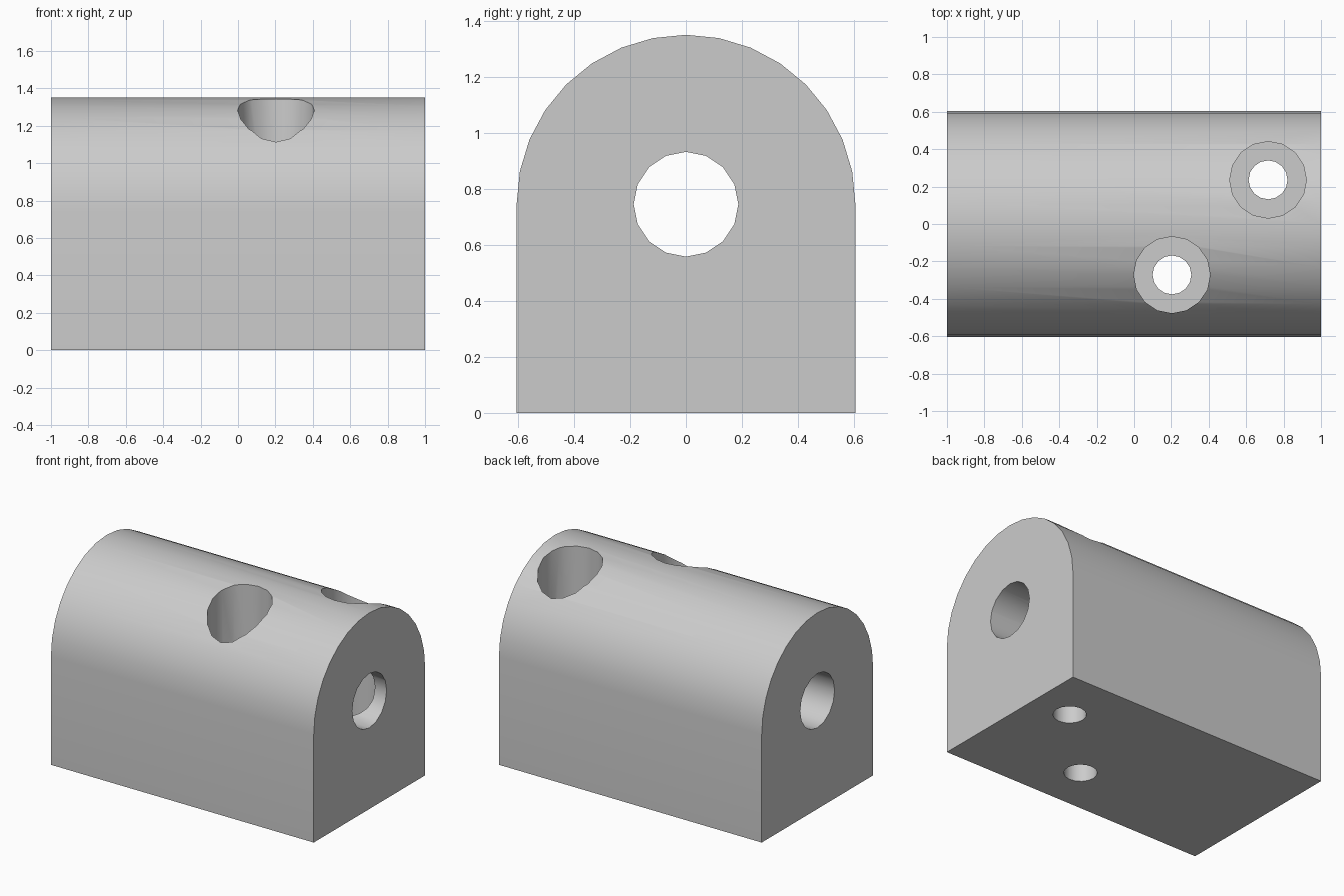
import bpy
import bmesh
import math
from mathutils import Matrix, Vector

cube = bpy.data.objects.get("Cube")
if cube:
    bpy.data.objects.remove(cube, do_unlink=True)

RADIUS = 0.605      # arch radius, also half the block width
AXIS_Z = 0.745      # height of the arch centre and the cross bore
FLOOR_Z = 0.26      # ledge under the wide screw wells

grey = bpy.data.materials.new("plain_grey")
grey.use_nodes = True
colour = (0.6, 0.6, 0.6, 1)
grey.diffuse_color = colour
grey.node_tree.nodes["Principled BSDF"].inputs["Base Color"].default_value = colour


def make_object(name, bm):
    bmesh.ops.recalc_face_normals(bm, faces=bm.faces)
    mesh = bpy.data.meshes.new(name)
    bm.to_mesh(mesh)
    bm.free()
    mesh.materials.append(grey)
    obj = bpy.data.objects.new(name, mesh)
    bpy.context.collection.objects.link(obj)
    return obj


def cylinder(name, radius, depth, centre, along_x=False):
    """Sixteen-sided cutter, upright or lying along x."""
    bm = bmesh.new()
    turn = Matrix.Rotation(math.pi / 2, 4, 'Y') if along_x else Matrix()
    bmesh.ops.create_cone(bm, cap_ends=True, segments=16, radius1=radius,
                          radius2=radius, depth=depth,
                          matrix=Matrix.Translation(centre) @ turn)
    return make_object(name, bm)


# Arched block: profile extruded along x
bm = bmesh.new()
profile = [(-RADIUS, 0), (RADIUS, 0)]
for i in range(17):
    a = math.pi * i / 16
    profile.append((RADIUS * math.cos(a), AXIS_Z + RADIUS * math.sin(a)))
end = bm.faces.new([bm.verts.new((-1, y, z)) for y, z in profile])
side = bmesh.ops.extrude_face_region(bm, geom=[end])
moved = [v for v in side["geom"] if isinstance(v, bmesh.types.BMVert)]
bmesh.ops.translate(bm, verts=moved, vec=Vector((2, 0, 0)))
block = make_object("arched_block", bm)

# Cross bore, then two stepped screw holes
cutters = [cylinder("cross_bore_cutter", 0.187, 3, (0, 0, AXIS_Z), True)]
for side_name, x, y in (("front", 0.203, -0.272), ("back", 0.717, 0.236)):
    cutters.append(cylinder(side_name + "_well_cutter", 0.205, 2,
                            (x, y, FLOOR_Z + 1)))
    cutters.append(cylinder(side_name + "_screw_cutter", 0.104, 3, (x, y, 0.5)))

bpy.ops.object.select_all(action='DESELECT')
bpy.context.view_layer.objects.active = block
block.select_set(True)
for cutter in cutters:
    mod = block.modifiers.new(cutter.name, 'BOOLEAN')
    mod.operation = 'DIFFERENCE'
    mod.solver = 'EXACT'
    mod.object = cutter
    bpy.ops.object.modifier_apply(modifier=mod.name)
    bpy.data.objects.remove(cutter, do_unlink=True)

# Rounded walls smooth, rims crisp
bpy.ops.object.shade_smooth_by_angle(angle=math.radians(30))
